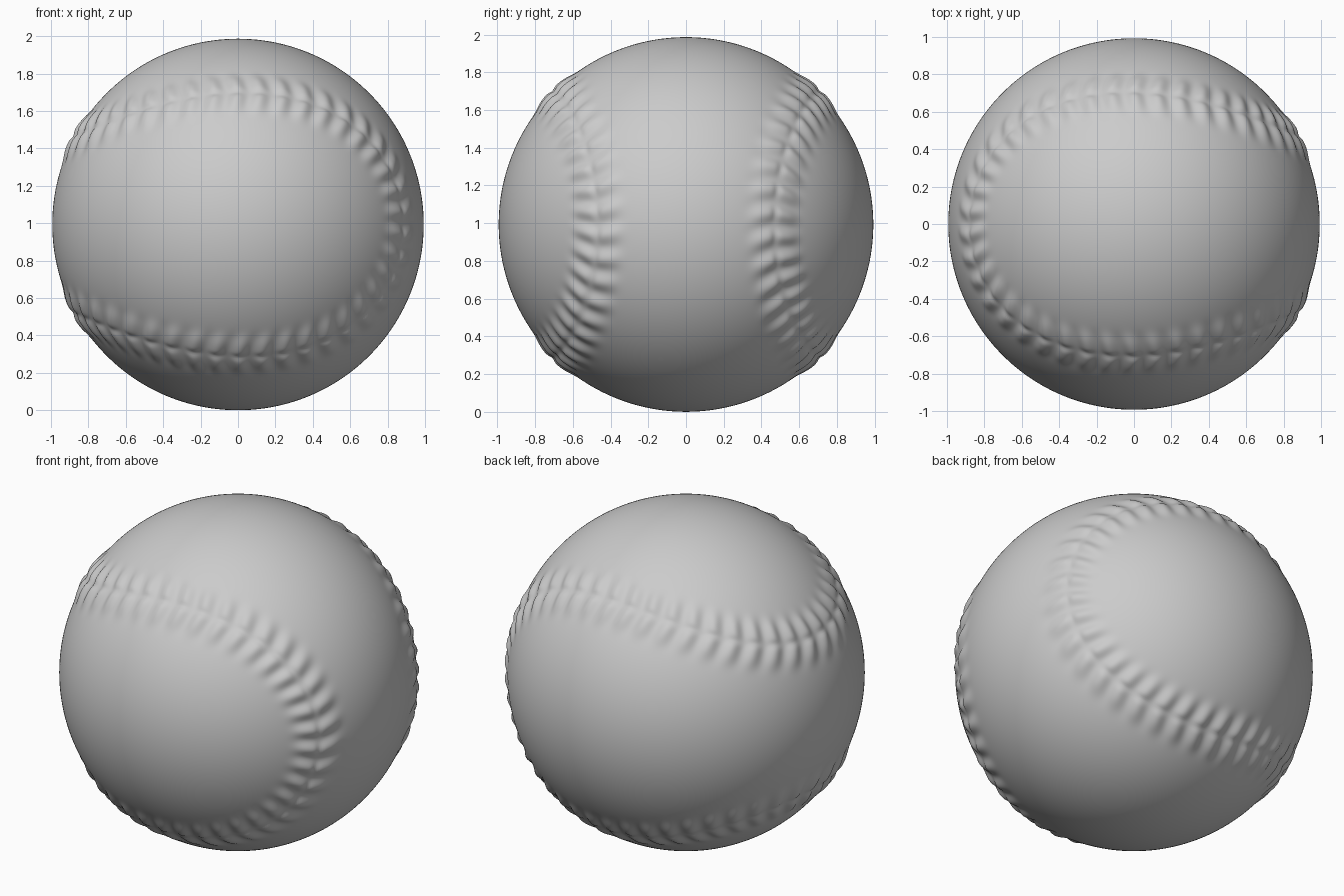
import bpy, bmesh, math
from mathutils import Vector, kdtree

cube = bpy.data.objects.get("Cube")
if cube:
    bpy.data.objects.remove(cube, do_unlink=True)

CUTS = 130          # grid density of each side of the ball
STITCHES = 84       # stitches along the whole seam
LOBE, WAVE = 0.735, 0.265
SAMPLES = 4000


def seam_point(t):
    """Closed seam curve lying on the unit sphere, waists along x."""
    u = LOBE * math.cos(t) + WAVE * math.cos(3 * t)
    v = LOBE * math.sin(t) - WAVE * math.sin(3 * t)
    w = 2 * math.sqrt(LOBE * WAVE) * math.sin(2 * t)
    r = math.sqrt(0.5)
    return Vector((w, -r * (u + v), r * (u - v)))


# Seam samples with their running length
points = [seam_point(math.tau * i / SAMPLES) for i in range(SAMPLES)]
tree = kdtree.KDTree(SAMPLES)
lengths, total = [], 0.0
for i, p in enumerate(points):
    tree.insert(p, i)
    lengths.append(total)
    total += (points[(i + 1) % SAMPLES] - p).length
tree.balance()


def relief(p):
    """Height of the stitched seam above the leather at a unit direction."""
    near, i, dist = tree.find(p)
    if dist > 0.3:
        return 0.0
    tangent = (points[(i + 1) % SAMPLES] - points[i - 1]).normalized()
    along = lengths[i] + (p - near).dot(tangent)
    side = (p - near).dot(tangent.cross(near))
    swell = math.exp(-(side / 0.12) ** 4)
    bar = math.exp(-(side / 0.135) ** 4)
    groove = math.exp(-(side / 0.022) ** 2)
    # Stitches lean into a shallow chevron on either side of the groove
    phase = math.tau * STITCHES * along / total + 9 * abs(side)
    ridge = math.cos(phase) * bar * (1 - 0.5 * groove)
    return 0.009 * swell + 0.0085 * ridge - 0.005 * groove


# Ball: gridded cube rounded to a sphere, then embossed along the seam
bm = bmesh.new()
bmesh.ops.create_cube(bm, size=2)
bmesh.ops.subdivide_edges(bm, edges=bm.edges[:], cuts=CUTS, use_grid_fill=True)
for vert in bm.verts:
    p = Vector([math.tan(c * math.pi / 4) for c in vert.co]).normalized()
    vert.co = p * (0.993 + relief(p)) + Vector((0, 0, 0.993))
for face in bm.faces:
    face.smooth = True
mesh = bpy.data.meshes.new("stitched_ball")
bm.to_mesh(mesh)
bm.free()

leather = bpy.data.materials.new("grey_leather")
leather.use_nodes = True
colour = (0.6, 0.6, 0.6, 1)
leather.diffuse_color = colour
leather.node_tree.nodes["Principled BSDF"].inputs["Base Color"].default_value = colour
mesh.materials.append(leather)

ball = bpy.data.objects.new("stitched_ball", mesh)
bpy.context.collection.objects.link(ball)
